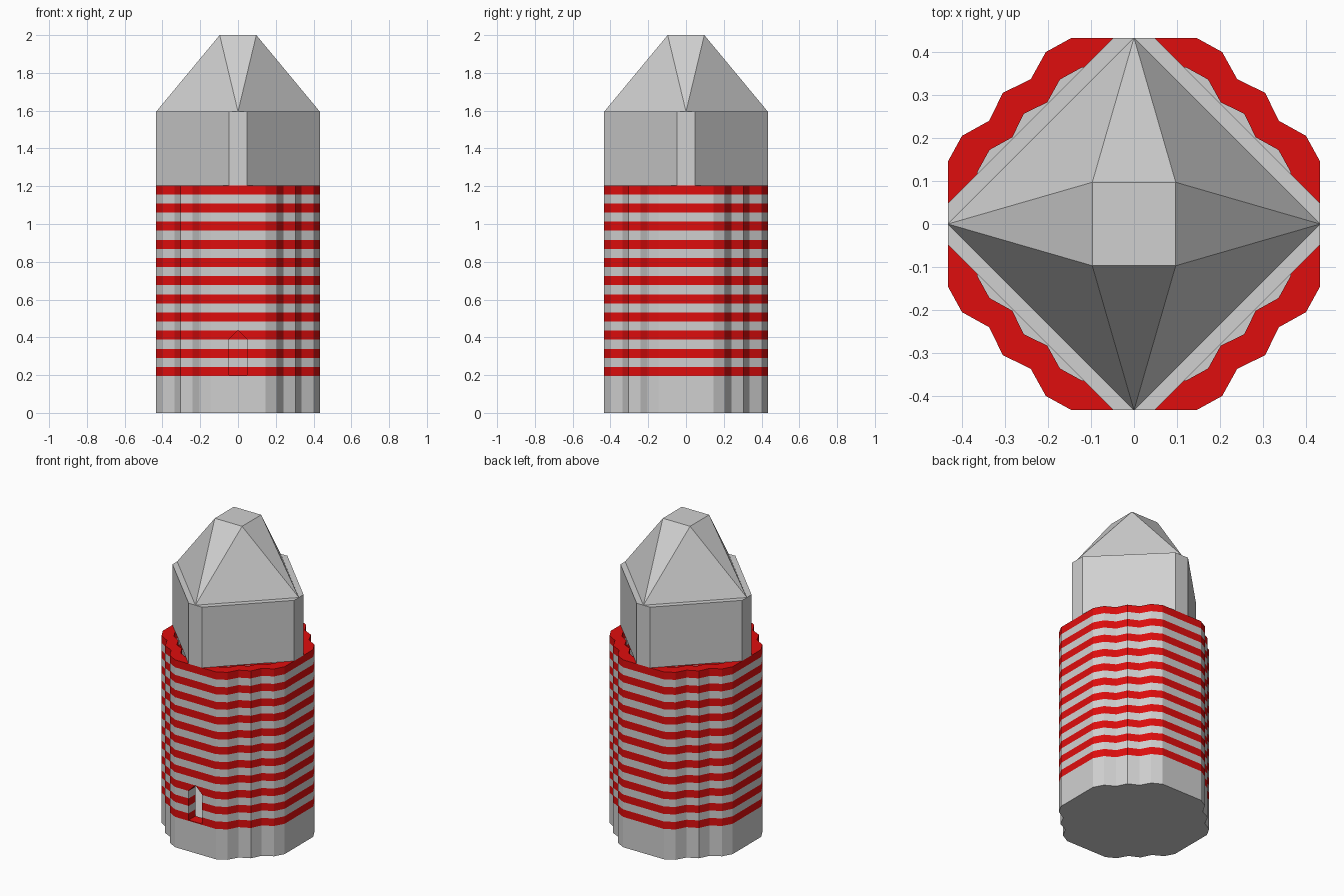
import bpy, bmesh, math
from mathutils import Vector

if "Cube" in bpy.data.objects:
    bpy.data.objects.remove(bpy.data.objects["Cube"])


def material(name, rgb):
    m = bpy.data.materials.new(name)
    m.diffuse_color = (*rgb, 1)
    m.use_nodes = True
    m.node_tree.nodes["Principled BSDF"].inputs["Base Color"].default_value = m.diffuse_color
    return m


GREY = material("light grey", (0.63, 0.63, 0.63))
RED = material("red", (0.74, 0.004, 0.004))

BASE, TOP, BANDS = 0.195, 1.205, 21
STEP = (TOP - BASE) / BANDS
LEVELS = [BASE + i * STEP for i in range(BANDS + 1)]


def band_index(z):
    """Red on every second band above the base, grey elsewhere."""
    return 1 if z > BASE and int((z - BASE) / STEP) % 2 == 0 else 0


def four_way(points):
    """Repeat a quarter outline around the z axis."""
    out = []
    for _ in range(4):
        out += points
        points = [(-y, x) for x, y in points]
    return out


def stack(bm, rings):
    """Skin a list of (outline, scale, z) rings and cap both ends."""
    loops = [[bm.verts.new((x * s, y * s, z)) for x, y in o] for o, s, z in rings]
    for a, b in zip(loops, loops[1:]):
        n = len(a)
        for i in range(n):
            j = (i + 1) % n
            bm.faces.new((a[i], a[j], b[j], b[i]))
    bm.faces.new(loops[0][::-1])
    bm.faces.new(loops[-1])


def finish(bm, name, mats):
    bmesh.ops.recalc_face_normals(bm, faces=bm.faces)
    mesh = bpy.data.meshes.new(name)
    bm.to_mesh(mesh)
    bm.free()
    for m in mats:
        mesh.materials.append(m)
    ob = bpy.data.objects.new(name, mesh)
    bpy.context.collection.objects.link(ob)
    return ob


# Hollow striped tower with scalloped corners
outline = four_way([(0.433, 0.145), (0.40, 0.205), (0.337, 0.24), (0.305, 0.305),
                    (0.24, 0.337), (0.205, 0.40), (0.145, 0.433)])
bm = bmesh.new()
stack(bm, [(outline, 1, 0)] + [(outline, 1, z) for z in LEVELS]
      + [(outline, 0.84, z) for z in reversed(LEVELS)])
for f in bm.faces:
    f.material_index = band_index(f.calc_center_median().z - 0.001)
tower = finish(bm, "tower_wall", [GREY, RED])

# Pointed doorway, with stripes carried through its jambs
bm = bmesh.new()
door = [(-0.048, 0.2), (0.048, 0.2), (0.048, 0.39), (0, 0.437), (-0.048, 0.39)]
ends = [[bm.verts.new((x, y, z)) for x, z in door] for y in (-0.55, -0.3)]
for i in range(5):
    j = (i + 1) % 5
    bm.faces.new((ends[0][i], ends[0][j], ends[1][j], ends[1][i]))
bm.faces.new(ends[0][::-1])
bm.faces.new(ends[1])
for z in LEVELS[1:6]:
    bmesh.ops.bisect_plane(bm, geom=bm.verts[:] + bm.edges[:] + bm.faces[:],
                           plane_co=(0, 0, z), plane_no=(0, 0, 1))
for f in bm.faces:
    f.material_index = band_index(f.calc_center_median().z)
cutter = finish(bm, "door_cutter", [GREY, RED])
cutter.hide_render = True

cut = tower.modifiers.new("doorway", 'BOOLEAN')
cut.operation = 'DIFFERENCE'
cut.solver = 'EXACT'
cut.object = cutter
bpy.context.view_layer.objects.active = tower
bpy.ops.object.modifier_apply(modifier=cut.name)
bpy.data.objects.remove(cutter)

# Diagonal upper room with narrow chamfered corners
bm = bmesh.new()
room = four_way([(0.433, -0.048), (0.433, 0.048)])
stack(bm, [(room, 1, TOP), (room, 1, 1.595)])
finish(bm, "upper_room", [GREY])

# Roof: diamond base twisted up to a small square top
bm = bmesh.new()
low = [bm.verts.new((x, y, 1.595)) for x, y in four_way([(0.433, 0)])]
high = [bm.verts.new((x, y, 2.0)) for x, y in four_way([(0.097, 0.097)])]
for i in range(4):
    j = (i + 1) % 4
    bm.faces.new((low[i], low[j], high[i]))
    bm.faces.new((low[j], high[j], high[i]))
bm.faces.new(high)
bm.faces.new(low[::-1])
finish(bm, "roof", [GREY])
